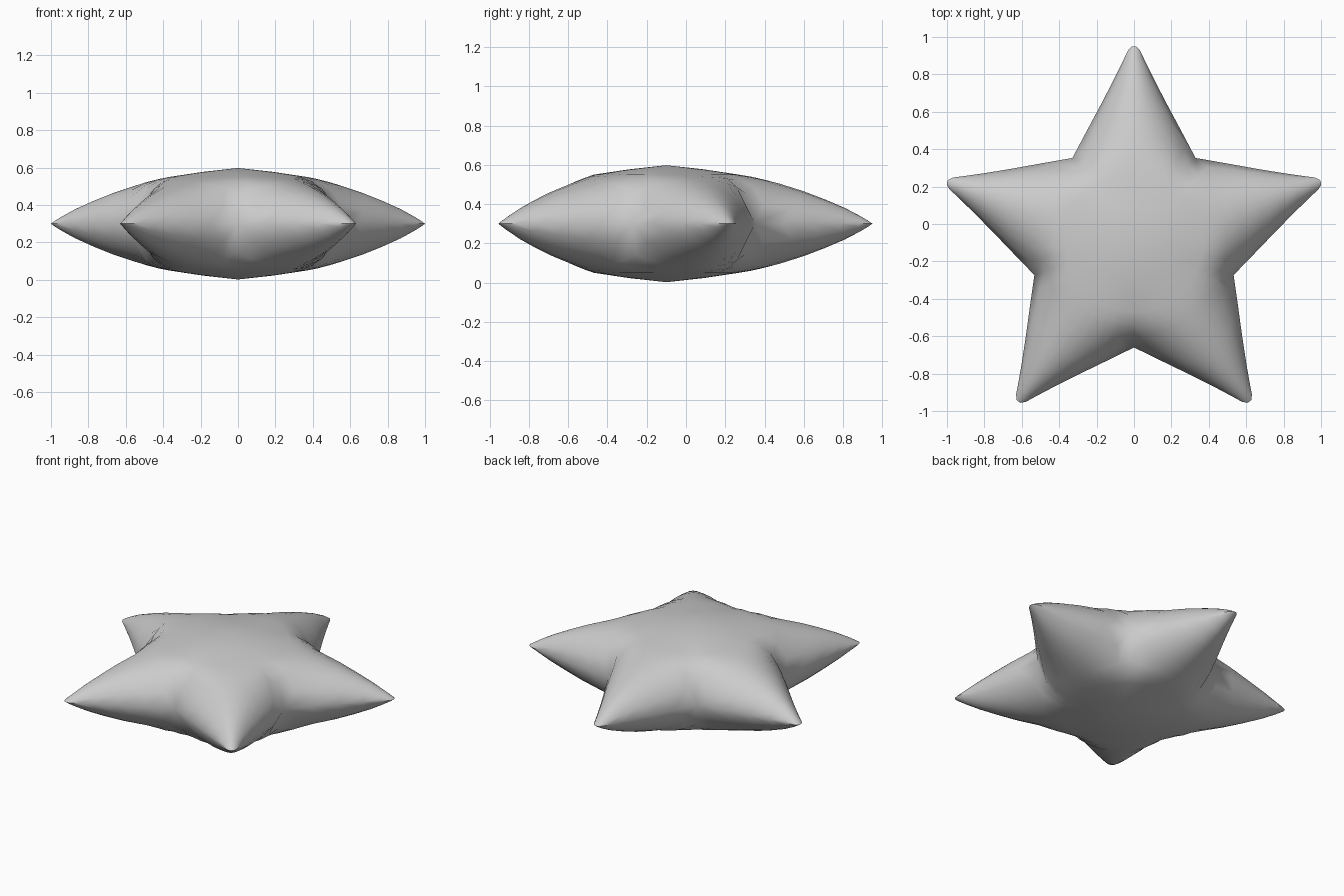
import bpy, bmesh, math
from mathutils import Vector, Matrix

if "Cube" in bpy.data.objects:
    bpy.data.objects.remove(bpy.data.objects["Cube"])

CENTRE = Vector((0, -0.1, 0.3))
V = math.radians(36)


def valley(r):
    return (r * math.cos(V), r * math.sin(V))


# Stations along one arm: ridge radius, ridge height, side point (along, across), side height
stations = [
    (0.19, 0.277, valley(0.19), 0.277),
    (0.37, 0.250, valley(0.37), 0.250),
    (0.43, 0.240, valley(0.43), 0.222),
    (0.50, 0.224, valley(0.50), 0.155),
    (0.58, 0.203, valley(0.56), 0.0),
    (0.70, 0.165, (0.595, 0.254), 0.0),
    (0.81, 0.123, (0.75, 0.171), 0.0),
    (0.91, 0.080, (0.88, 0.104), 0.0),
    (0.99, 0.038, (0.98, 0.055), 0.0),
    (1.03, 0.014, (1.027, 0.033), 0.0),
    (1.05, 0.0, (1.048, 0.014), 0.0),
]
STEPS = 5


def section(ridge_r, ridge_z, side, side_z):
    """Rounded cross-section of an arm, from one side over the ridge to the other."""
    pts = []
    for i in range(-STEPS, STEPS + 1):
        v = i / STEPS
        k = 1 - (1 - v * v) ** 0.75
        pts.append(Vector((ridge_r + (side[0] - ridge_r) * v * v, side[1] * v,
                           ridge_z + (side_z - ridge_z) * k)))
    return pts


rows = [section(*s) for s in stations]
bm = bmesh.new()

# Five arms, each with an upper and a lower skin
for arm in range(5):
    turn = Matrix.Rotation(math.radians(90 + 72 * arm), 4, 'Z')
    for sign in (1, -1):
        place = Matrix.Translation(CENTRE) @ turn @ Matrix.Diagonal((1, 1, sign, 1))
        hub = bm.verts.new(place @ Vector((0, 0, 0.298)))
        grid = [[bm.verts.new(place @ p) for p in row] for row in rows]
        for i in range(2 * STEPS):
            bm.faces.new((hub, grid[0][i], grid[0][i + 1]))
            for a, b in zip(grid, grid[1:]):
                bm.faces.new((a[i], b[i], b[i + 1], a[i + 1]))

# Weld the skins along the rim and valleys
bmesh.ops.remove_doubles(bm, verts=bm.verts, dist=0.0005)
bmesh.ops.recalc_face_normals(bm, faces=bm.faces)
mesh = bpy.data.meshes.new("puffy_star")
bm.to_mesh(mesh)
bm.free()
star = bpy.data.objects.new("puffy_star", mesh)
bpy.context.collection.objects.link(star)
bpy.context.view_layer.objects.active = star
star.select_set(True)
bpy.ops.object.shade_smooth_by_angle(angle=math.radians(45))
